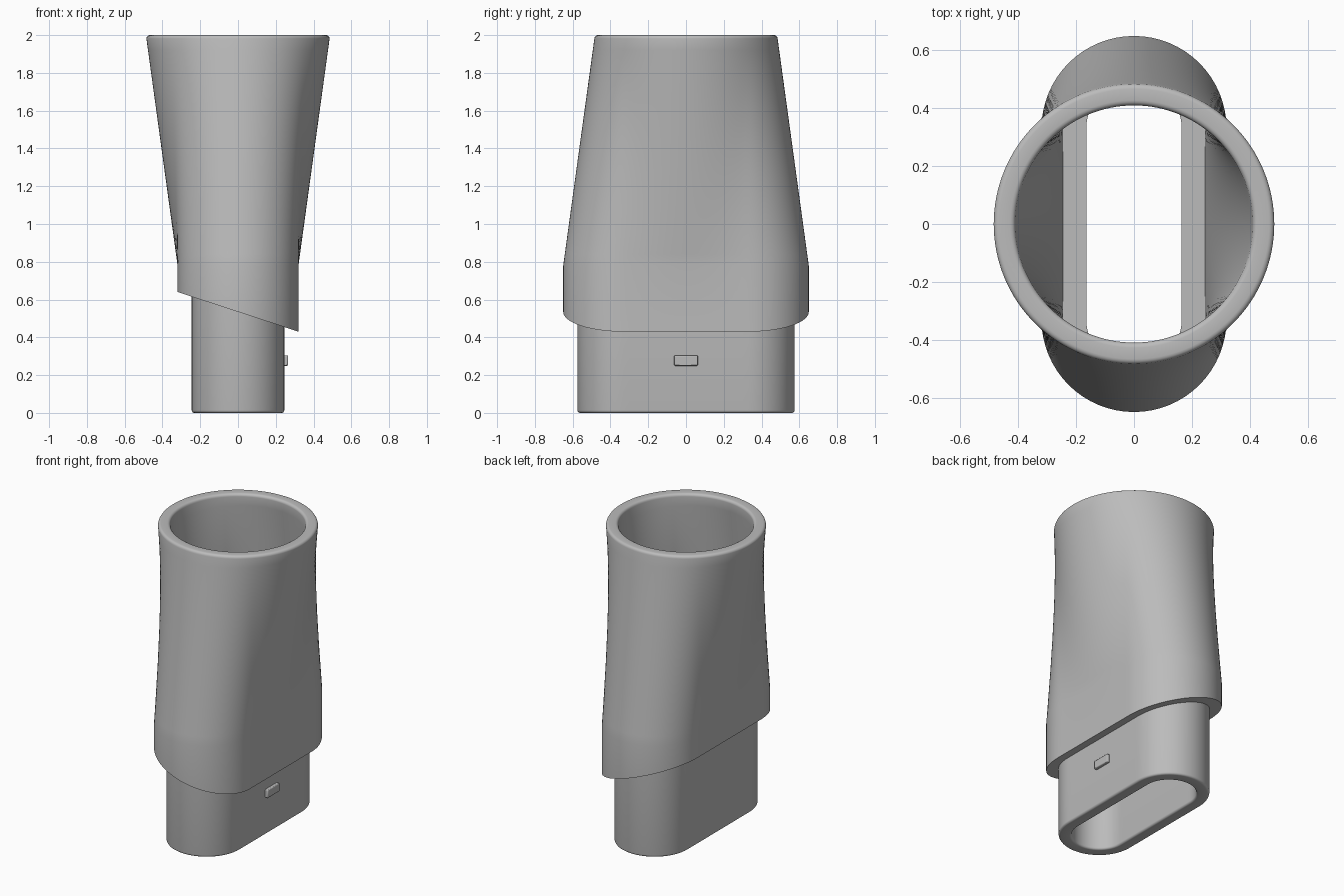
import bpy
import bmesh
from math import sin, cos, tan, pi, radians

cube = bpy.data.objects.get("Cube")
if cube:
    bpy.data.objects.remove(cube)

SEGMENTS = 128
STRAIGHT = 0.33      # half length of the flat sides
SLOT_R = 0.32        # outer radius of the slot ends
TUBE_R = 0.485       # outer radius of the round mouth
WALL = 0.075
SHOULDER = 0.78      # height where the slot starts to turn round
TOP = 2.0
ROUND = 0.018

grey = bpy.data.materials.new("plain grey")
grey.use_nodes = True
colour = (0.5, 0.5, 0.5, 1)
grey.diffuse_color = colour
grey.node_tree.nodes["Principled BSDF"].inputs["Base Color"].default_value = colour


def slot_point(a, r):
    """Point on a slot outline; each quarter is half flat side, half arc."""
    sx = 1 if cos(a) >= 0 else -1
    sy = 1 if sin(a) >= 0 else -1
    q = a % pi
    q = min(q, pi - q)
    if q <= pi / 4:
        return sx * r, sy * STRAIGHT * tan(q)
    n = 2 * (q - pi / 4)
    return sx * r * cos(n), sy * (STRAIGHT + r * sin(n))


def section(t, inset, height):
    """Ring blended from slot (t=0) to circle (t=1); height is a function of x."""
    ring = []
    for i in range(SEGMENTS):
        a = 2 * pi * i / SEGMENTS
        x, y = slot_point(a, SLOT_R - inset)
        r = TUBE_R - inset
        x += t * (r * cos(a) - x)
        y += t * (r * sin(a) - y)
        ring.append((x, y, height(x)))
    return ring


def finish(obj):
    obj.data.materials.append(grey)
    bpy.ops.object.select_all(action='DESELECT')
    obj.select_set(True)
    bpy.context.view_layer.objects.active = obj
    bpy.ops.object.shade_smooth_by_angle(angle=radians(35))


def loop_shell(name, rings):
    """Skin a closed loop of rings into a hollow solid."""
    bm = bmesh.new()
    rows = [[bm.verts.new(p) for p in ring] for ring in rings]
    for j, low in enumerate(rows):
        high = rows[(j + 1) % len(rows)]
        for i in range(SEGMENTS):
            k = (i + 1) % SEGMENTS
            bm.faces.new((low[i], low[k], high[k], high[i]))
    bmesh.ops.recalc_face_normals(bm, faces=bm.faces)
    mesh = bpy.data.meshes.new(name)
    bm.to_mesh(mesh)
    bm.free()
    obj = bpy.data.objects.new(name, mesh)
    bpy.context.collection.objects.link(obj)
    finish(obj)


def level(z):
    return lambda x: z


def slanted(x):
    return 0.535 - 0.328 * x


# Adapter sleeve: slanted skirt, loft to a round mouth, rounded rim
STEPS = 20
rim_z = TOP - ROUND
blend = [i / STEPS for i in range(STEPS + 1)]
rings = [section(0, 0, slanted)]
rings += [section(t, 0, level(SHOULDER + t * (rim_z - SHOULDER))) for t in blend]
quarter = [i * pi / 8 for i in range(1, 5)]
rings += [section(1, ROUND * (1 - cos(b)), level(rim_z + ROUND * sin(b))) for b in quarter]
rings += [section(1, WALL - ROUND * (1 - sin(b)), level(rim_z + ROUND * cos(b)))
          for b in [0] + quarter]
rings += [section(t, WALL, level(SHOULDER + t * (rim_z - SHOULDER)))
          for t in reversed(blend[:-1])]
rings.append(section(0, WALL, slanted))
loop_shell("adapter_sleeve", rings)

# Slot nozzle: straight tube with a rounded lower lip, ending in an inner ledge
outer, inner, lip = WALL, WALL + 0.08, 0.014
rings = [section(0, outer, level(SHOULDER))]
rings += [section(0, outer + lip * (1 - cos(b)), level(lip * (1 - sin(b))))
          for b in [0] + quarter]
rings += [section(0, inner - lip * (1 - sin(b)), level(lip * (1 - cos(b))))
          for b in [0] + quarter]
rings.append(section(0, inner, level(SHOULDER)))
loop_shell("slot_nozzle", rings)

# Small locking tab on the flat side
bpy.ops.mesh.primitive_cube_add(size=1, location=(0.25, 0, 0.277))
tab = bpy.context.object
tab.name = "locking_tab"
tab.scale = (0.03, 0.125, 0.055)
bpy.ops.object.transform_apply(location=False, rotation=False, scale=True)
bevel = tab.modifiers.new("soft edges", 'BEVEL')
bevel.width = 0.005
bevel.segments = 2
finish(tab)
